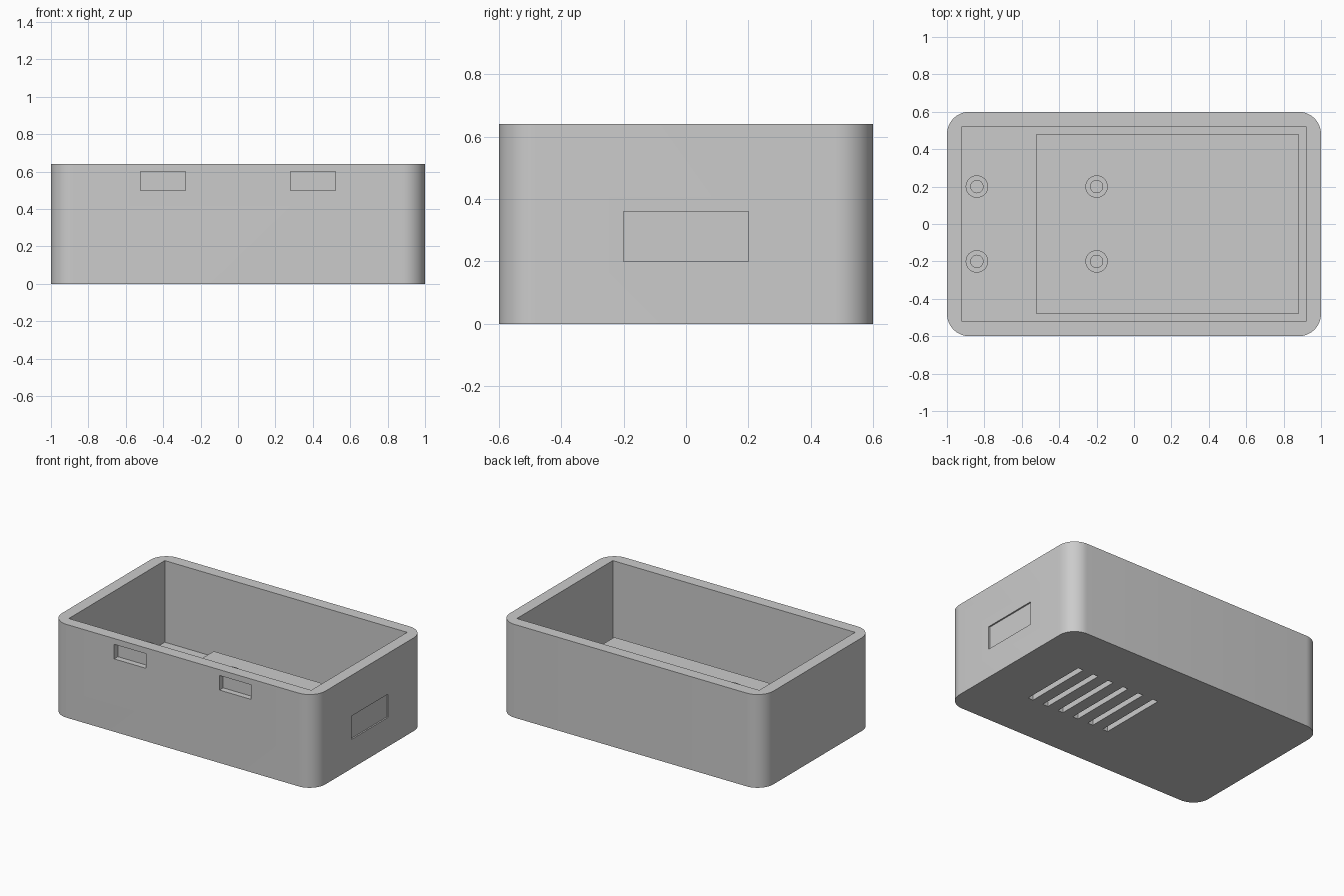
import bpy, bmesh, math
from mathutils import Matrix, Vector

if "Cube" in bpy.data.objects:
    bpy.data.objects.remove(bpy.data.objects["Cube"], do_unlink=True)

WALL, HEIGHT, CORNER = 0.08, 0.64, 0.12

grey = bpy.data.materials.new("plain grey")
grey.use_nodes = True
colour = (0.6, 0.6, 0.6, 1)
grey.diffuse_color = colour
for node in grey.node_tree.nodes:
    if node.type == 'BSDF_PRINCIPLED':
        node.inputs["Base Color"].default_value = colour


def add_box(bm, low, high):
    low, high = Vector(low), Vector(high)
    matrix = Matrix.Translation((low + high) / 2) @ Matrix.Diagonal((high - low).to_4d())
    return bmesh.ops.create_cube(bm, size=1, matrix=matrix)["verts"]


def finish(name, bm):
    bmesh.ops.recalc_face_normals(bm, faces=bm.faces)
    mesh = bpy.data.meshes.new(name)
    bm.to_mesh(mesh)
    bm.free()
    mesh.materials.append(grey)
    obj = bpy.data.objects.new(name, mesh)
    bpy.context.collection.objects.link(obj)
    return obj


def select_only(obj):
    bpy.ops.object.select_all(action='DESELECT')
    obj.select_set(True)
    bpy.context.view_layer.objects.active = obj


def smooth(obj):
    select_only(obj)
    bpy.ops.object.shade_smooth_by_angle(angle=math.radians(30))


def cut(target, name, boxes):
    bm = bmesh.new()
    for low, high in boxes:
        add_box(bm, low, high)
    cutter = finish(name, bm)
    cutter.hide_render = True
    mod = target.modifiers.new(name, 'BOOLEAN')
    mod.operation, mod.solver, mod.object = 'DIFFERENCE', 'EXACT', cutter
    select_only(target)
    bpy.ops.object.modifier_apply(modifier=mod.name)
    bpy.data.objects.remove(cutter, do_unlink=True)


# Outer case with rounded upright corners
bm = bmesh.new()
add_box(bm, (-1, -0.6, 0), (1, 0.6, HEIGHT))
upright = [e for e in bm.edges if abs(e.verts[0].co.z - e.verts[1].co.z) > 0.1]
bmesh.ops.bevel(bm, geom=upright, offset=CORNER, segments=12, profile=0.5, affect='EDGES')
case = finish("case_shell", bm)

# Open cavity
cut(case, "cavity", [((-1 + WALL, -0.6 + WALL, WALL), (1 - WALL, 0.6 - WALL, 1))])

# Front latch pockets, shallow side port recess, floor vents
openings = [((x - 0.12, -0.7, 0.5), (x + 0.12, -0.56, 0.6)) for x in (-0.4, 0.4)]
openings.append(((0.99, -0.2, 0.2), (1.1, 0.2, 0.36)))
for i in range(6):
    x = 0.03 + 0.12 * i
    openings.append(((x - 0.02, -0.24, -0.1), (x + 0.02, 0.24, WALL + 0.02)))
cut(case, "openings", openings)
smooth(case)

# Raised plate on the floor, covering the vents
bm = bmesh.new()
add_box(bm, (-0.52, -0.48, WALL), (0.88, 0.48, 0.14))
finish("floor_plate", bm)

# Hollow mounting posts, spun from a wall profile
for x, column in ((-0.84, "outer"), (-0.2, "inner")):
    for y, row in ((-0.2, "front"), (0.2, "back")):
        bm = bmesh.new()
        profile = [(0.06, WALL), (0.06, 0.2), (0.033, 0.2), (0.033, WALL)]
        verts = [bm.verts.new((x + r, y, z)) for r, z in profile]
        edges = [bm.edges.new((verts[i], verts[(i + 1) % 4])) for i in range(4)]
        bmesh.ops.spin(bm, geom=verts + edges, cent=(x, y, 0), axis=(0, 0, 1),
                       angle=math.tau, steps=32, use_merge=True)
        bmesh.ops.remove_doubles(bm, verts=bm.verts, dist=0.0001)
        smooth(finish(f"mounting_post_{column}_{row}", bm))
